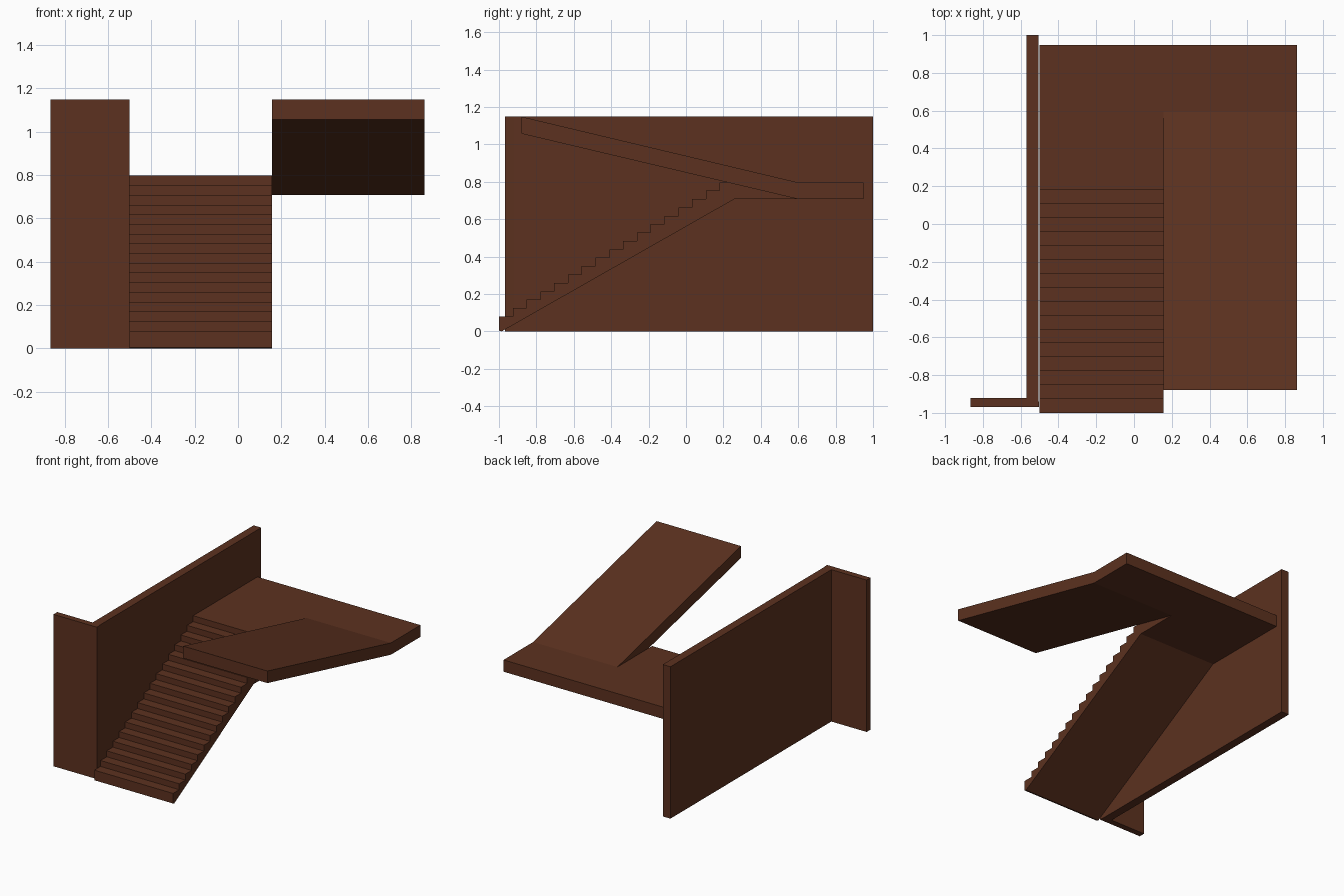
import bpy, bmesh
from mathutils import Vector

if "Cube" in bpy.data.objects:
    bpy.data.objects.remove(bpy.data.objects["Cube"])

wood = bpy.data.materials.new("brown")
wood.diffuse_color = (0.107, 0.031, 0.014, 1)
wood.use_nodes = True
wood.node_tree.nodes["Principled BSDF"].inputs["Base Color"].default_value = wood.diffuse_color


def prism(name, points, offset):
    """Extrude a closed planar outline along offset."""
    bm = bmesh.new()
    face = bm.faces.new([bm.verts.new(p) for p in points])
    ext = bmesh.ops.extrude_face_region(bm, geom=[face], use_keep_orig=True)
    verts = [v for v in ext["geom"] if isinstance(v, bmesh.types.BMVert)]
    bmesh.ops.translate(bm, verts=verts, vec=Vector(offset))
    bmesh.ops.recalc_face_normals(bm, faces=bm.faces)
    mesh = bpy.data.meshes.new(name)
    bm.to_mesh(mesh)
    bm.free()
    mesh.materials.append(wood)
    obj = bpy.data.objects.new(name, mesh)
    bpy.context.collection.objects.link(obj)
    return obj


X_LEFT, X_MID, X_RIGHT = -0.501, 0.157, 0.862
Z_LOW, Z_TOP, Y_BACK = 0.708, 0.797, 0.948
STEPS, FIRST = 16, 0.08
tread = 1.18 / STEPS
rise = (Z_TOP - FIRST) / STEPS

# Lower stepped flight with its half of the landing
profile = [(-1.0, 0.004)]
for i in range(STEPS):
    z = FIRST + i * rise
    profile += [(-1 + i * tread, z), (-1 + (i + 1) * tread, z)]
profile += [(0.18, Z_TOP), (Y_BACK, Z_TOP), (Y_BACK, Z_LOW), (0.26, Z_LOW), (-0.985, 0.0)]
prism("lower_flight", [(X_LEFT, y, z) for y, z in profile], (X_MID - X_LEFT, 0, 0))

# Upper sloping ramp with the other half of the landing
profile = [(Y_BACK, Z_LOW), (Y_BACK, Z_TOP), (0.595, Z_TOP),
           (-0.88, 1.148), (-0.88, 1.057), (0.595, Z_LOW)]
prism("upper_ramp", [(X_MID, y, z) for y, z in profile], (X_RIGHT - X_MID, 0, 0))

# L-shaped side wall with short front return
plan = [(-0.865, -0.968), (-0.502, -0.968), (-0.506, -0.92), (-0.506, 1.0),
        (-0.57, 1.0), (-0.57, -0.922), (-0.865, -0.922)]
prism("side_wall", [(x, y, 0) for x, y in plan], (0, 0, 1.148))
